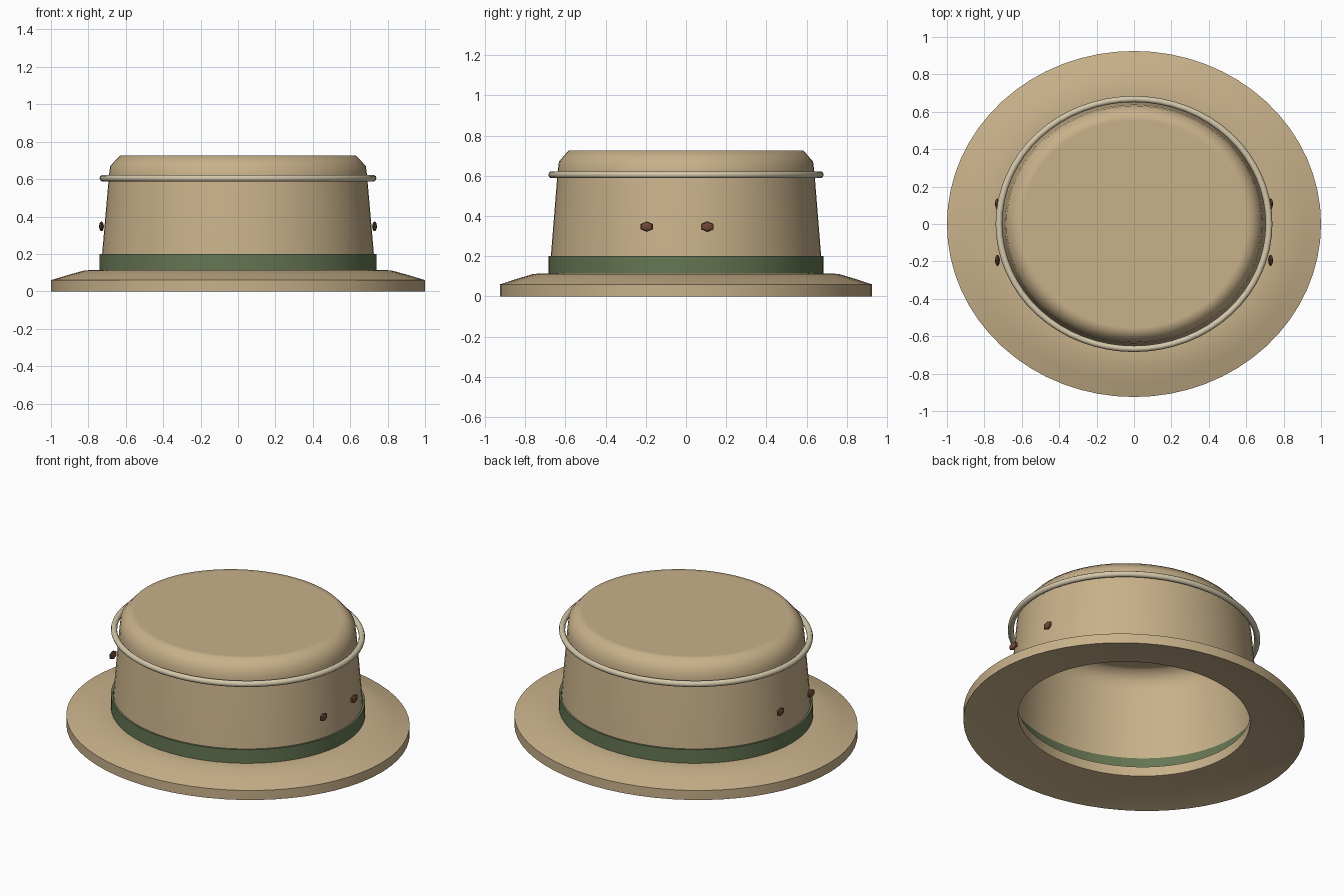
import bpy, bmesh, math

if "Cube" in bpy.data.objects:
    bpy.data.objects.remove(bpy.data.objects["Cube"])

SEG = 64
OVAL = 0.925  # y / x ratio of the whole hat


def material(name, color):
    m = bpy.data.materials.new(name)
    m.diffuse_color = (*color, 1)
    m.use_nodes = True
    m.node_tree.nodes["Principled BSDF"].inputs["Base Color"].default_value = m.diffuse_color
    return m


TAN = material("tan_felt", (0.58, 0.44, 0.255))
GREEN = material("green_ribbon", (0.13, 0.18, 0.085))
CREAM = material("cream_cord", (0.66, 0.58, 0.41))
BROWN = material("brown_metal", (0.16, 0.065, 0.035))


def finish(name, bm, mat, angle=40):
    bmesh.ops.recalc_face_normals(bm, faces=bm.faces)
    me = bpy.data.meshes.new(name)
    bm.to_mesh(me)
    bm.free()
    ob = bpy.data.objects.new(name, me)
    bpy.context.collection.objects.link(ob)
    me.materials.append(mat)
    bpy.ops.object.select_all(action='DESELECT')
    bpy.context.view_layer.objects.active = ob
    ob.select_set(True)
    bpy.ops.object.shade_smooth_by_angle(angle=math.radians(angle))
    return ob


def lathe(name, profile, mat, closed=False, cap=False, angle=40):
    """Sweep an (r, z) profile around an oval."""
    bm = bmesh.new()
    rings = []
    for r, z in profile:
        rings.append([bm.verts.new((r * math.cos(a), r * OVAL * math.sin(a), z))
                      for a in (2 * math.pi * i / SEG for i in range(SEG))])
    pairs = list(zip(rings, rings[1:]))
    if closed:
        pairs.append((rings[-1], rings[0]))
    for lo, hi in pairs:
        for i in range(SEG):
            j = (i + 1) % SEG
            bm.faces.new((lo[i], lo[j], hi[j], hi[i]))
    if cap:
        bm.faces.new(rings[-1])
    return finish(name, bm, mat, angle)


# brim: thick sloping ring, hollow underneath
lathe("brim", [(1.0, 0.0), (1.0, 0.06), (0.91, 0.087), (0.82, 0.112), (0.74, 0.115),
               (0.68, 0.113), (0.68, 0.052), (0.72, 0.045), (0.82, 0.04)],
      TAN, closed=True, angle=60)

# crown: open-bottomed shell with a chamfered flat top
lathe("crown", [(0.727, 0.195), (0.69, 0.62), (0.683, 0.67), (0.632, 0.725), (0.60, 0.725)],
      TAN, cap=True, angle=60)

# hat band
lathe("hat_band", [(0.74, 0.11), (0.74, 0.20), (0.728, 0.20), (0.728, 0.11)],
      GREEN, closed=True)

# cord around the top of the crown
cord = [(0.722 + 0.018 * math.cos(2 * math.pi * k / 10),
         0.605 + 0.018 * math.sin(2 * math.pi * k / 10)) for k in range(10)]
lathe("cord", cord, CREAM, closed=True, angle=60)

# vent eyelets, two on each side
for side, sx in (("right", 1), ("left", -1)):
    for place, y in (("front", -0.195), ("back", 0.107)):
        bm = bmesh.new()
        bmesh.ops.create_uvsphere(bm, u_segments=6, v_segments=6, radius=1)
        for v in bm.verts:
            a, b, c = v.co
            v.co = (sx * 0.73 + c * 0.013, y + a * 0.035, 0.347 + b * 0.026)
        finish(f"eyelet_{side}_{place}", bm, BROWN, 30)
